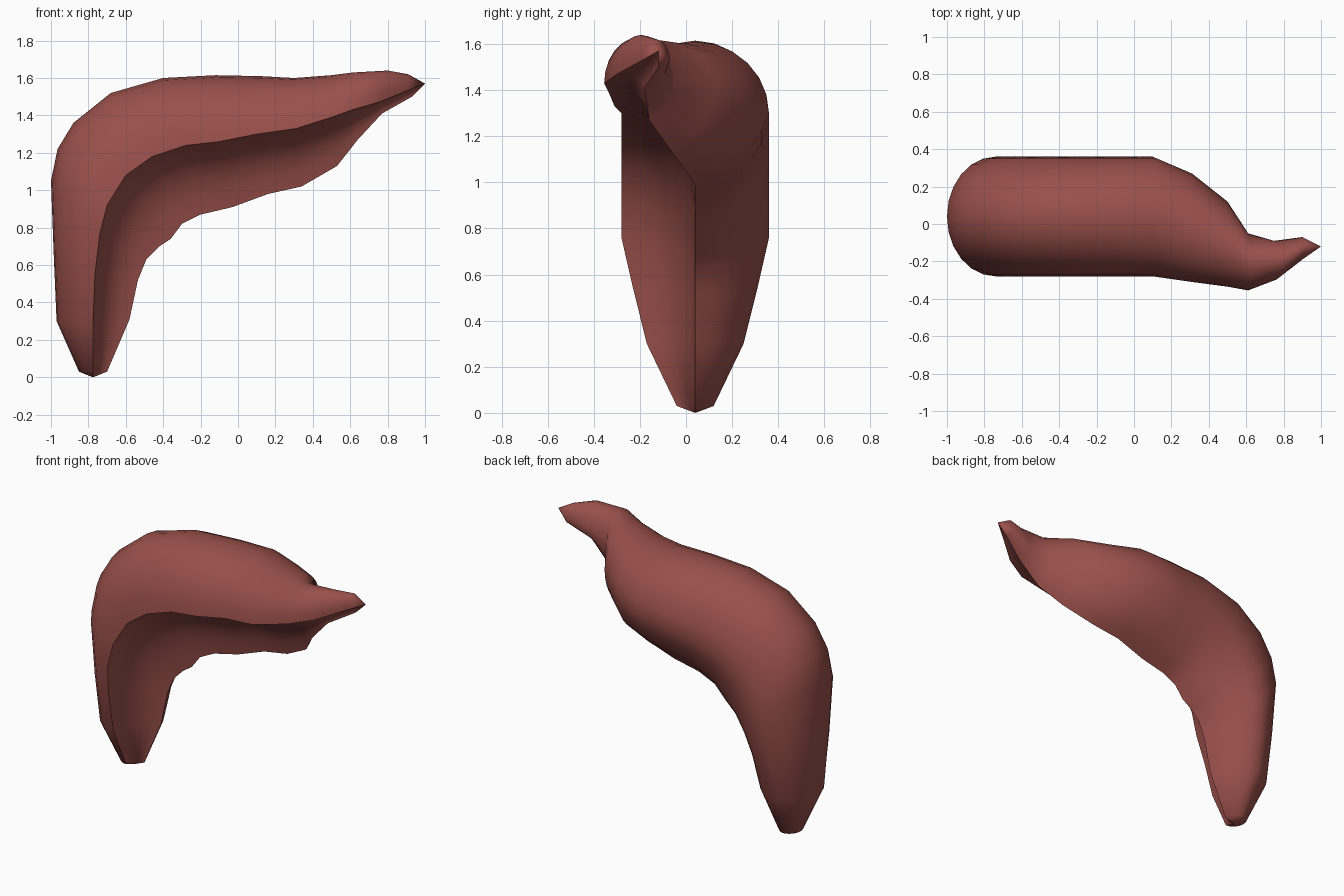
import bpy, bmesh, math
from mathutils import Vector

if "Cube" in bpy.data.objects:
    bpy.data.objects.remove(bpy.data.objects["Cube"])

mat = bpy.data.materials.new("red brown")
mat.diffuse_color = (0.32, 0.08, 0.07, 1)
mat.use_nodes = True
mat.node_tree.nodes["Principled BSDF"].inputs["Base Color"].default_value = mat.diffuse_color

# Stations along the bent body:
# outer x,z | front and back rim x,z | inner ridge x,z | y of front rim, ridge, back rim
STATIONS = [
    (-.85, .03, -.775, .03, -.70, .03, -.04, .04, .12),
    (-.97, .30, -.775, .30, -.58, .31, -.17, .04, .25),
    (-.985, .65, -.765, .55, -.535, .52, -.232, .04, .312),
    (-1.0, 1.05, -.74, .76, -.49, .63, -.28, .04, .36),
    (-.965, 1.22, -.70, .92, -.42, .70, -.28, .04, .36),
    (-.88, 1.36, -.60, 1.08, -.36, .74, -.28, .04, .36),
    (-.68, 1.52, -.46, 1.18, -.30, .82, -.28, .04, .36),
    (-.40, 1.60, -.28, 1.24, -.20, .87, -.28, .04, .36),
    (-.12, 1.615, -.10, 1.26, -.03, .91, -.28, .04, .36),
    (.12, 1.61, .10, 1.30, .16, .98, -.28, .04, .36),
    (.30, 1.60, .31, 1.33, .34, 1.02, -.31, .02, .27),
    (.50, 1.615, .50, 1.39, .53, 1.13, -.335, -.06, .12),
    (.62, 1.63, .61, 1.43, .64, 1.27, -.355, -.16, -.05),
    (.80, 1.64, .75, 1.47, .77, 1.41, -.30, -.18, -.09),
    (.91, 1.62, .90, 1.53, .93, 1.50, -.19, -.12, -.07),
]
SEG = 6


def arc(a, b, centre):
    """Quarter ellipse from a to b."""
    return [centre + (a - centre) * math.cos(t) + (b - centre) * math.sin(t)
            for t in (math.pi / 2 * i / SEG for i in range(SEG))]


def bend(a, b, corner, weight):
    """Quadratic curve from a to b pulled towards a corner."""
    c = ((a + b) / 2).lerp(corner, weight)
    return [a * (1 - t) ** 2 + c * 2 * t * (1 - t) + b * t * t
            for t in (i / SEG for i in range(SEG))]


def section(ox, oz, fx, fz, rx, rz, yf, yr, yb):
    mid = (yf + yb) / 2
    outer, ridge = Vector((ox, mid, oz)), Vector((rx, yr, rz))
    front, back = Vector((fx, yf, fz)), Vector((fx, yb, fz))
    centre = Vector((fx, mid, fz))
    return (arc(front, outer, centre) + arc(outer, back, centre)      # domed outside
            + bend(back, ridge, Vector((rx, yb, rz)), .5)             # bulging back
            + bend(ridge, front, Vector((fx, yr, fz)), .75))          # hollow front


# Loft the sections and close both ends at a point
bm = bmesh.new()
rings = [[bm.verts.new(p) for p in section(*s)] for s in STATIONS]
n = len(rings[0])
for r0, r1 in zip(rings, rings[1:]):
    for i in range(n):
        j = (i + 1) % n
        bm.faces.new((r0[i], r0[j], r1[j], r1[i]))
for ring, tip in ((rings[0], (-.775, .04, 0)), (rings[-1], (1, -.12, 1.57))):
    v = bm.verts.new(tip)
    for i in range(n):
        bm.faces.new((ring[i], ring[(i + 1) % n], v))
bmesh.ops.recalc_face_normals(bm, faces=bm.faces)

mesh = bpy.data.meshes.new("organ_body")
bm.to_mesh(mesh)
bm.free()
mesh.materials.append(mat)
body = bpy.data.objects.new("organ_body", mesh)
bpy.context.collection.objects.link(body)
bpy.context.view_layer.objects.active = body
body.select_set(True)
bpy.ops.object.shade_smooth_by_angle(angle=math.radians(50))
